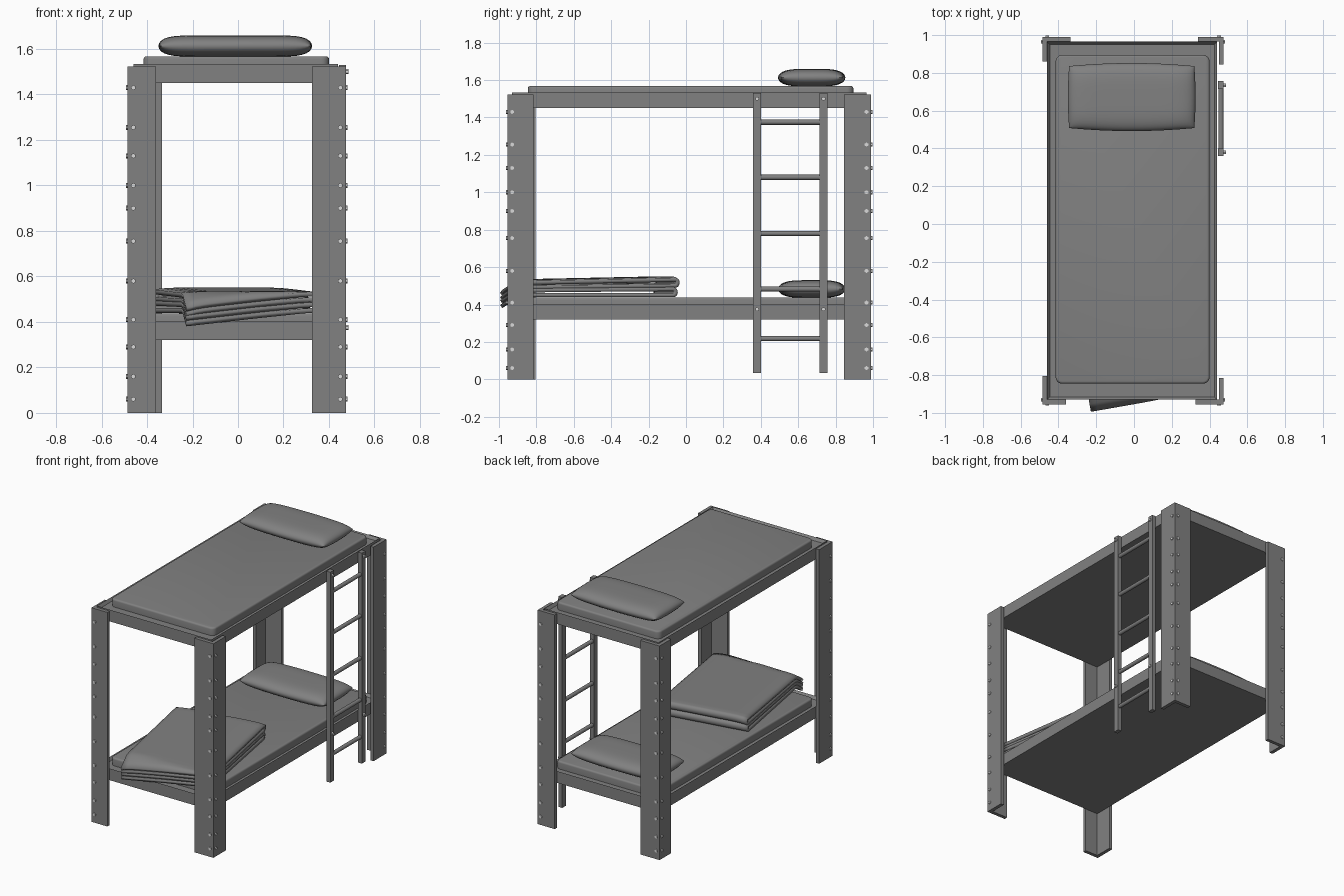
import bpy, bmesh, math
from mathutils import Matrix, Vector

if "Cube" in bpy.data.objects:
    bpy.data.objects.remove(bpy.data.objects["Cube"])


def material(name, value):
    m = bpy.data.materials.new(name)
    m.use_nodes = True
    col = (value, value, value, 1)
    m.diffuse_color = col
    m.node_tree.nodes["Principled BSDF"].inputs["Base Color"].default_value = col
    return m


GREY = material("mid grey", 0.22)
LIGHT = material("light grey", 0.7)


def finish(bm, name, mat=GREY, smooth=False):
    bmesh.ops.recalc_face_normals(bm, faces=bm.faces)
    me = bpy.data.meshes.new(name)
    bm.to_mesh(me)
    bm.free()
    me.materials.append(mat)
    ob = bpy.data.objects.new(name, me)
    bpy.context.collection.objects.link(ob)
    if smooth:
        bpy.ops.object.select_all(action='DESELECT')
        ob.select_set(True)
        bpy.context.view_layer.objects.active = ob
        bpy.ops.object.shade_smooth_by_angle(angle=math.radians(40))
    return ob


def add_box(bm, lo, hi):
    lo, hi = Vector(lo), Vector(hi)
    mat = Matrix.Translation((lo + hi) / 2) @ Matrix.Diagonal((hi - lo).to_4d())
    mat[3][3] = 1
    return bmesh.ops.create_cube(bm, size=1, matrix=mat)["verts"]


def add_rod(bm, centre, axis, radius, length, sides):
    rot = Vector(axis).to_track_quat('Z', 'Y').to_matrix().to_4x4()
    bmesh.ops.create_cone(bm, cap_ends=True, segments=sides, radius1=radius,
                          radius2=radius, depth=length,
                          matrix=Matrix.Translation(centre) @ rot)


# Overall leg footprint, plate thickness
X0, X1, Y0, Y1, T = -0.485, 0.475, -0.955, 0.99, 0.025
BOLT_Z = (0.06, 0.16, 0.29, 0.41, 0.58, 0.755, 0.9, 1.0, 1.13, 1.255, 1.43)


# Corner posts: angle sections with a bolt row on each outer face
def post(name, x, y, sx, sy, wide_x, wide_y):
    bm = bmesh.new()
    ends = [(0, 0), (wide_x, 0), (wide_x, T), (T, T), (T, wide_y), (0, wide_y)]
    vs = [bm.verts.new((x - sx * a, y - sy * b, 0)) for a, b in ends]
    face = bm.faces.new(vs)
    ext = bmesh.ops.extrude_face_region(bm, geom=[face])["geom"]
    bmesh.ops.translate(bm, vec=(0, 0, 1.523),
                        verts=[g for g in ext if isinstance(g, bmesh.types.BMVert)])
    finish(bm, name)
    bm = bmesh.new()
    for z in BOLT_Z:
        add_rod(bm, (x - sx * 0.025, y, z), (0, 1, 0), 0.011, 0.014, 6)
        add_rod(bm, (x, y - sy * 0.025, z), (1, 0, 0), 0.011, 0.014, 6)
    finish(bm, name + "_bolts", LIGHT)


post("front_right_post", X0, Y0, -1, -1, 0.125, 0.15)
post("front_left_post", X1, Y0, 1, -1, 0.15, 0.14)
post("back_left_post", X1, Y1, 1, 1, 0.135, 0.145)
post("back_right_post", X0, Y1, -1, 1, 0.15, 0.13)


# Bed frame: tray with a raised rim
def frame(name, z):
    bm = bmesh.new()
    add_box(bm, (X0 + T, Y0 + T, z), (X1 - T - 0.01, Y1 - T, z + 0.083))
    bm.normal_update()
    top = max(bm.faces, key=lambda f: f.normal.z)
    bmesh.ops.inset_region(bm, faces=[top], thickness=0.02)
    bmesh.ops.translate(bm, verts=top.verts, vec=(0, 0, -0.02))
    finish(bm, name)


# Mattress with rounded corners and soft top edge
def mattress(name, z):
    bm = bmesh.new()
    add_box(bm, (-0.415, -0.845, z), (0.4, 0.895, z + 0.055))
    upright = [e for e in bm.edges if abs(e.verts[0].co.z - e.verts[1].co.z) > 0.01]
    bmesh.ops.bevel(bm, geom=upright, offset=0.035, segments=5, profile=0.5, affect='EDGES')
    rim = [e for e in bm.edges if all(v.co.z > z + 0.05 for v in e.verts)]
    bmesh.ops.bevel(bm, geom=rim, offset=0.012, segments=3, profile=0.5, affect='EDGES')
    finish(bm, name, smooth=True)


# Pillow: two domed sheets meeting at a seam
def pillow(name, z):
    bm = bmesh.new()
    n = 24
    for side in (-1, 1):
        rows = []
        for i in range(n + 1):
            u = math.sin(math.pi * (i / n - 0.5))
            row = []
            for j in range(n + 1):
                v = math.sin(math.pi * (j / n - 0.5))
                h = 0.047 * math.sqrt(max(0, (1 - u ** 8) * (1 - v ** 4)))
                row.append(bm.verts.new((-0.012 + 0.338 * u * (1 - 0.02 * v * v),
                                         0.672 + 0.18 * v * (1 - 0.09 * u * u),
                                         z + 0.047 + side * h)))
            rows.append(row)
        for a, b in zip(rows, rows[1:]):
            for j in range(n):
                bm.faces.new((a[j], b[j], b[j + 1], a[j + 1]))
    bmesh.ops.remove_doubles(bm, verts=bm.verts, dist=0.0001)
    finish(bm, name, smooth=True)


for level, z in (("lower", 0.32), ("upper", 1.45)):
    frame(level + "_frame", z)
    mattress(level + "_mattress", z + 0.063)
    pillow(level + "_pillow", z + 0.116)


# Blanket: two folded sheets, stacked and turned, drooping over the foot end
def blanket_fold(name, base, length):
    bm = bmesh.new()
    r = 0.0125
    path = [(i / 20 * length, 0) for i in range(21)]
    path += [(length + r * math.sin(a), r - r * math.cos(a))
             for a in (math.pi * k / 8 for k in range(1, 8))]
    path += [(i / 20 * length, 2 * r) for i in range(20, -1, -1)]
    turn = Matrix.Rotation(math.radians(10), 3, 'Z')
    rows = []
    for s, h in path:
        row = []
        for k in range(17):
            w = (k / 16 - 0.5) * 0.63
            p = turn @ Vector((w, s - 0.42, 0)) + Vector((0.01, -0.52, 0))
            p.z = base + h * (1 + 0.35 * s) + 0.012 * s * (base > 0.46)
            p.z -= 0.65 * max(0, -0.895 - p.y)
            p.z -= 0.008 * max(0, (abs(w) - 0.2) / 0.115) ** 2 * (base > 0.46)
            row.append(bm.verts.new(p))
        rows.append(row)
    for a, b in zip(rows, rows[1:]):
        for k in range(16):
            bm.faces.new((a[k], b[k], b[k + 1], a[k + 1]))
    ob = finish(bm, name, smooth=True)
    mod = ob.modifiers.new("thickness", 'SOLIDIFY')
    mod.thickness = 0.021
    mod.offset = 0


blanket_fold("blanket_lower_fold", 0.45, 0.825)
blanket_fold("blanket_upper_fold", 0.498, 0.835)

# Ladder on the left side
RAIL_Y = (0.38, 0.735)
bm = bmesh.new()
for y in RAIL_Y:
    add_box(bm, (0.445, y - 0.021, 0.033), (0.475, y + 0.021, 1.53))
finish(bm, "ladder_rails")

bm = bmesh.new()
for z in (0.218, 0.483, 0.78, 1.08, 1.375):
    add_rod(bm, (0.46, sum(RAIL_Y) / 2, z), (0, 1, 0), 0.014, 0.33, 14)
finish(bm, "ladder_rungs", smooth=True)

bm = bmesh.new()
for y in RAIL_Y:
    for z in (0.375, 1.5):
        add_rod(bm, (0.478, y, z), (1, 0, 0), 0.011, 0.016, 6)
finish(bm, "ladder_bolts", LIGHT)
